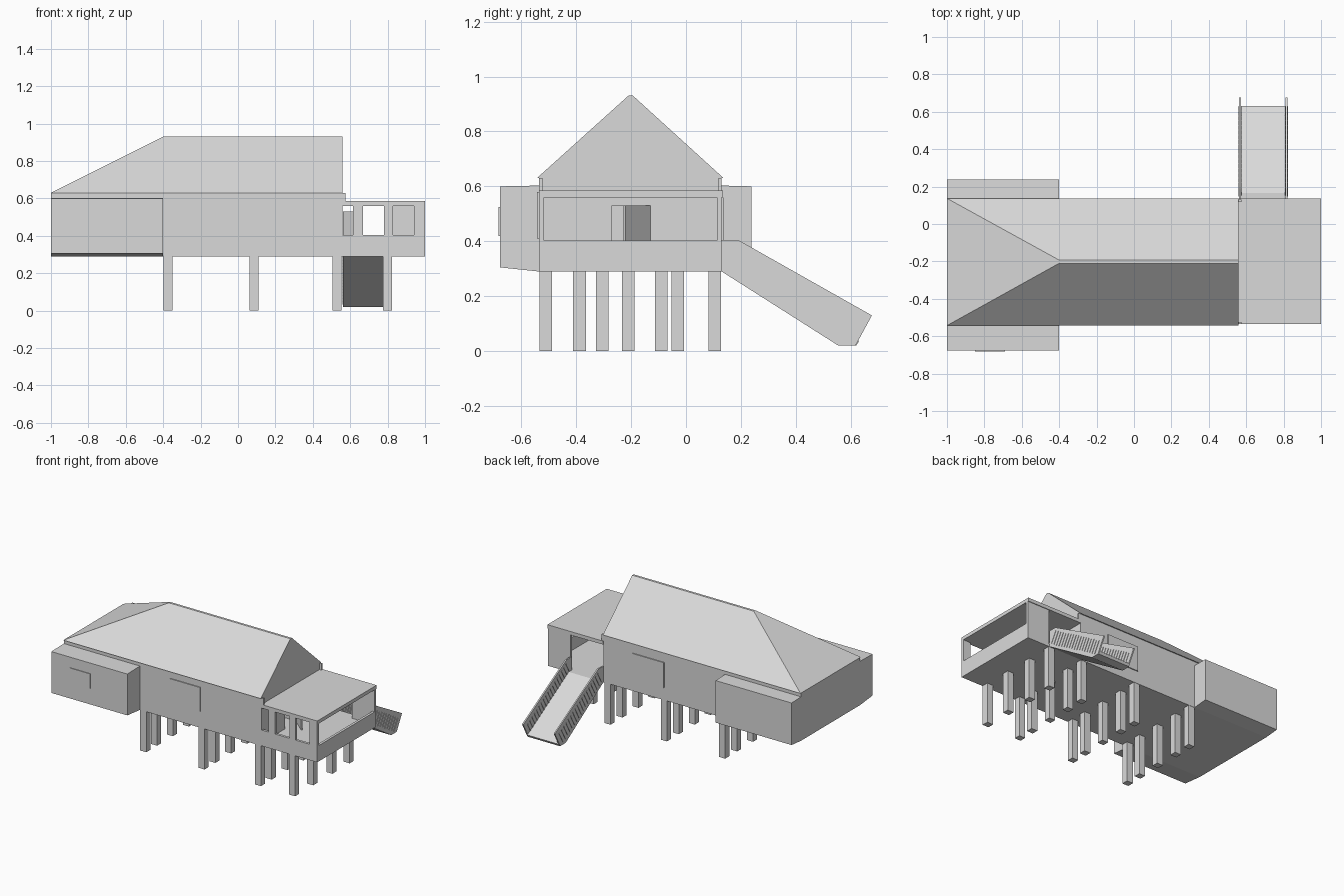
import bpy, bmesh

if "Cube" in bpy.data.objects:
    bpy.data.objects.remove(bpy.data.objects["Cube"])

grey = bpy.data.materials.new("light_grey")
grey.diffuse_color = (0.7, 0.7, 0.7, 1)
grey.use_nodes = True
grey.node_tree.nodes["Principled BSDF"].inputs["Base Color"].default_value = grey.diffuse_color


def finish(name, bm):
    bmesh.ops.recalc_face_normals(bm, faces=bm.faces)
    me = bpy.data.meshes.new(name)
    bm.to_mesh(me)
    bm.free()
    ob = bpy.data.objects.new(name, me)
    bpy.context.collection.objects.link(ob)
    me.materials.append(grey)
    return ob


def add_prism(bm, yz, x0, x1):
    """Extrude a (y, z) outline along x; returns both end rings."""
    a = [bm.verts.new((x0, y, z)) for y, z in yz]
    b = [bm.verts.new((x1, y, z)) for y, z in yz]
    bm.faces.new(a)
    bm.faces.new(b[::-1])
    for i in range(len(a)):
        j = (i + 1) % len(a)
        bm.faces.new((a[i], b[i], b[j], a[j]))
    return a, b


def prism(name, yz, x0, x1):
    bm = bmesh.new()
    add_prism(bm, yz, x0, x1)
    return finish(name, bm)


def box(name, x0, x1, y0, y1, z0, z1):
    return prism(name, [(y0, z0), (y1, z0), (y1, z1), (y0, z1)], x0, x1)


F, B = -0.535, 0.13          # front and back wall lines

# House body with a doorway cut into the porch end
house = box("house_body", -1, 0.56, F, B, 0.29, 0.63)
cutter = box("doorway_cutter", 0.36, 0.6, -0.27, -0.13, 0.31, 0.53)
cutter.hide_render = True
cutter.hide_viewport = True
cut = house.modifiers.new("doorway", "BOOLEAN")
cut.operation = "DIFFERENCE"
cut.solver = "EXACT"
cut.object = cutter

# Door standing ajar
bm = bmesh.new()
ends = [(0.562, -0.13), (0.665, -0.22), (0.658, -0.227), (0.562, -0.143)]
low = [bm.verts.new((x, y, 0.31)) for x, y in ends]
face = bm.faces.new(low)
top = bmesh.ops.extrude_face_region(bm, geom=[face])["geom"]
for v in top:
    if isinstance(v, bmesh.types.BMVert):
        v.co.z = 0.53
finish("open_door", bm)

# Roof: hipped on the left, gabled on the right
bm = bmesh.new()
left, right = add_prism(bm, [(-0.543, 0.63), (0.137, 0.63), (-0.193, 0.93), (-0.21, 0.93)], -1, 0.56)
for v in left[2:]:
    v.co.x = -0.4
finish("roof", bm)
for n, y in (("front", F), ("back", B - 0.012)):
    box(n + "_eave_end", 0.56, 0.575, y, y + 0.012, 0.585, 0.63)

# Side bays
prism("front_bay", [(F, 0.29), (-0.677, 0.305), (-0.677, 0.6), (F, 0.603)], -1, -0.4)
prism("back_bay", [(B, 0.29), (0.238, 0.3), (0.238, 0.6), (B, 0.603)], -1, -0.4)

# Shutter plates
box("front_shutter", -0.16, 0.08, F - 0.007, F, 0.41, 0.58)
box("back_shutter", 0.08, 0.33, B, B + 0.007, 0.38, 0.56)
box("bay_shutter", -0.85, -0.69, -0.682, -0.677, 0.42, 0.525)

# Porch floor, roof, parapets and wall piers
T = 0.018
box("porch_floor", 0.56, 1, F, B, 0.29, 0.31)
box("porch_roof", 0.56, 1, F, B + 0.005, 0.56, 0.585)
box("front_parapet", 0.56, 1, F, F + T, 0.31, 0.403)
box("right_parapet", 1 - T, 1, F + T, B - T, 0.31, 0.403)
for i, (x0, x1) in enumerate([(0.615, 0.667), (0.78, 0.828), (0.94, 1)]):
    box("front_pier_%d" % (i + 1), x0, x1, F, F + T, 0.403, 0.56)
box("porch_back_wall", 0.822, 1, B - T, B, 0.31, 0.56)

# Stilts
rows = [(x, (-0.51, -0.388, -0.21, -0.03, 0.105)) for x in (-0.375, 0.085, 0.53)]
rows.append((0.8, (-0.51, -0.305, -0.09, 0.105)))
n = 0
for x, ys in rows:
    for y in ys:
        n += 1
        box("stilt_%d" % n, x - 0.024, x + 0.024, y - 0.023, y + 0.023, 0, 0.292)

# Ramp with ribbed side walls
prism("ramp", [(B, 0.29), (B, 0.31), (0.165, 0.31), (0.63, 0.037), (0.62, 0.02), (0.555, 0.02)], 0.565, 0.815)
side = [(B, 0.29), (B, 0.405), (0.19, 0.405), (0.677, 0.13), (0.617, 0.02), (0.555, 0.02)]
dy, dz = 0.872, -0.489       # downhill direction; (-dz, dy) points across it
for name, x in (("left", 0.561), ("right", 0.811)):
    prism(name + "_ramp_side", side, x, x + 0.01)
    bm = bmesh.new()
    for i in range(18):
        y, z = 0.148 + 0.0255 * i, 0.3 - 0.0155 * i
        w, h = 0.006, 0.092
        rib = [(y, z), (y + dy * w, z + dz * w),
               (y + dy * w - dz * h, z + dz * w + dy * h), (y - dz * h, z + dy * h)]
        add_prism(bm, rib, x - 0.003, x + 0.013)
    finish(name + "_ramp_ribs", bm)
